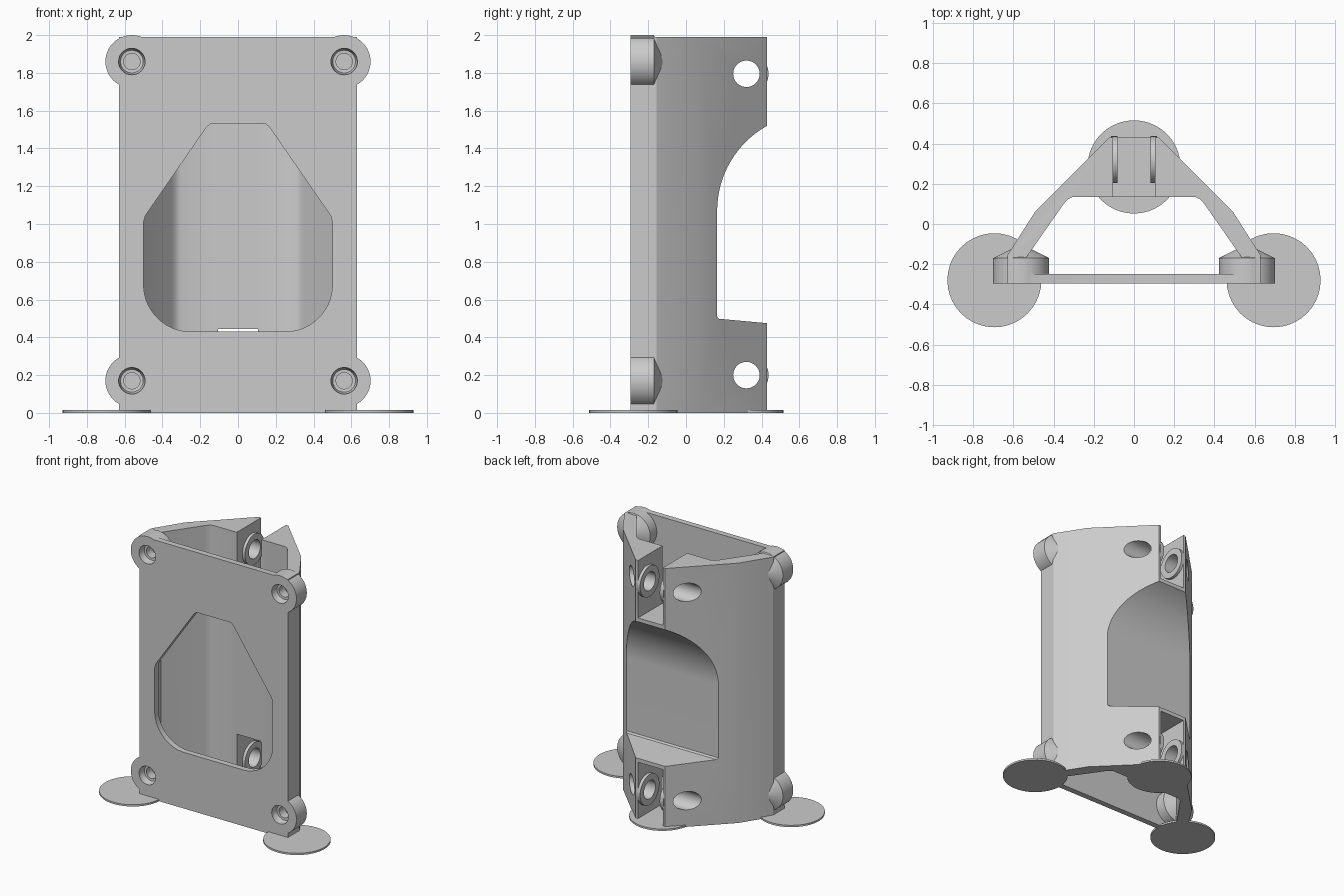
import bpy, bmesh
from math import sin, cos, radians
from mathutils import Vector

if "Cube" in bpy.data.objects:
    bpy.data.objects.remove(bpy.data.objects["Cube"])

grey = bpy.data.materials.new("plain_grey")
grey.use_nodes = True
grey.diffuse_color = (0.6, 0.6, 0.6, 1)
grey.node_tree.nodes["Principled BSDF"].inputs["Base Color"].default_value = (0.6, 0.6, 0.6, 1)

# Where a profile point (a, b) at depth d lands for each extrusion axis
PLACE = {
    "x": lambda a, b, d: Vector((d, a, b)),
    "y": lambda a, b, d: Vector((a, d, b)),
    "z": lambda a, b, d: Vector((a, b, d)),
}


def loft(name, axis, sections):
    """Join (depth, outline) sections into one closed solid."""
    bm = bmesh.new()
    rings = [[bm.verts.new(PLACE[axis](a, b, d)) for a, b in pts] for d, pts in sections]
    n = len(rings[0])
    for lower, upper in zip(rings, rings[1:]):
        for i in range(n):
            j = (i + 1) % n
            bm.faces.new((lower[i], lower[j], upper[j], upper[i]))
    bm.faces.new(rings[0])
    bm.faces.new(rings[-1])
    bmesh.ops.recalc_face_normals(bm, faces=bm.faces)
    mesh = bpy.data.meshes.new(name)
    bm.to_mesh(mesh)
    bm.free()
    obj = bpy.data.objects.new(name, mesh)
    mesh.materials.append(grey)
    bpy.context.collection.objects.link(obj)
    return obj


def prism(name, axis, pts, lo, hi):
    return loft(name, axis, [(lo, pts), (hi, pts)])


def arc(cx, cy, r, start, end, steps=14):
    angles = [radians(start + (end - start) * i / steps) for i in range(steps + 1)]
    return [(cx + r * cos(t), cy + r * sin(t)) for t in angles]


def turned(name, axis, cx, cy, profile, sides=48):
    """Round solid from (depth, radius) steps."""
    return loft(name, axis, [(d, arc(cx, cy, r, 0, 360, sides)[:-1]) for d, r in profile])


def rect(x0, y0, x1, y1):
    return [(x0, y0), (x1, y0), (x1, y1), (x0, y1)]


def mirrored(half):
    return half + [(-x, y) for x, y in reversed(half)]


def combine(target, tool, operation):
    mod = target.modifiers.new(operation, "BOOLEAN")
    mod.operation, mod.solver, mod.object = operation, "EXACT", tool
    bpy.context.view_layer.objects.active = target
    bpy.ops.object.modifier_apply(modifier=mod.name)
    bpy.data.objects.remove(tool)


def finish(obj):
    bpy.ops.object.select_all(action="DESELECT")
    obj.select_set(True)
    bpy.context.view_layer.objects.active = obj
    bpy.ops.object.shade_smooth_by_angle(angle=radians(28))


FRONT, TOP = -0.295, 1.99
SCREW_X, SCREW_Z = 0.562, (0.17, 1.86)
HINGE_Y, HINGE_Z = 0.32, (0.2, 1.795)

# Main housing: tapered outer shell with an open vertical cavity
outer = mirrored([(0.63, FRONT), (0.63, -0.155), (0.49, 0.065), (0.125, 0.43)])
inner = mirrored([(0.535, -0.25), (0.535, -0.165), (0.35, 0.1), (0.33, 0.122), (0.305, 0.135)])
body = prism("housing", "z", outer, 0, TOP)
combine(body, prism("cavity", "z", inner, -0.1, 2.1), "DIFFERENCE")

# Front window with rounded lower corners
window = mirrored(arc(0.25, 0.68, 0.25, -90, 0) +
                  [(0.5, 1.01), (0.49, 1.045), (0.165, 1.515), (0.145, 1.53)])
combine(body, prism("window", "y", window, -0.4, -0.2), "DIFFERENCE")

# Curved scoop across the back
scoop = arc(0.68, 1.07, 0.515, 110, 180, 24) + [(0.165, 0.51), (0.175, 0.498), (0.43, 0.475),
                                               (0.6, 0.46), (0.6, 1.554)]
combine(body, prism("scoop", "x", scoop, -1, 1), "DIFFERENCE")

# Hinge slots at top and bottom of the back
for z0, z1 in ((-0.1, 0.445), (1.55, 2.1)):
    combine(body, prism("slot", "z", rect(-0.105, 0.1, 0.105, 0.6), z0, z1), "DIFFERENCE")

# Round hinge washers inside the slots, then the cross holes
for z in HINGE_Z:
    for s in (-1, 1):
        washer = turned("washer", "x", HINGE_Y, z, [(s * 0.083, 0.117), (s * 0.115, 0.117)])
        combine(body, washer, "UNION")
    combine(body, turned("hinge_hole", "x", HINGE_Y, z, [(-1, 0.07), (1, 0.07)]), "DIFFERENCE")

# Corner screw bosses with cone backs and countersunk holes
for z in SCREW_Z:
    for x in (-SCREW_X, SCREW_X):
        boss = turned("boss", "y", x, z, [(FRONT, 0.14), (-0.17, 0.14), (-0.102, 0.004)])
        combine(body, boss, "UNION")
        hole = turned("screw_hole", "y", x, z, [(-0.35, 0.07), (-0.275, 0.07), (-0.245, 0.06),
                                                (-0.244, 0.043), (-0.175, 0.043)])
        combine(body, hole, "DIFFERENCE")
finish(body)

# Thin round pads under the three corners
for name, x, y, r in (("left_pad", 0.695, -0.28, 0.234), ("right_pad", -0.695, -0.28, 0.234),
                      ("back_pad", 0, 0.284, 0.232)):
    finish(turned(name, "z", x, y, [(0, r), (0.014, r)], 40))
